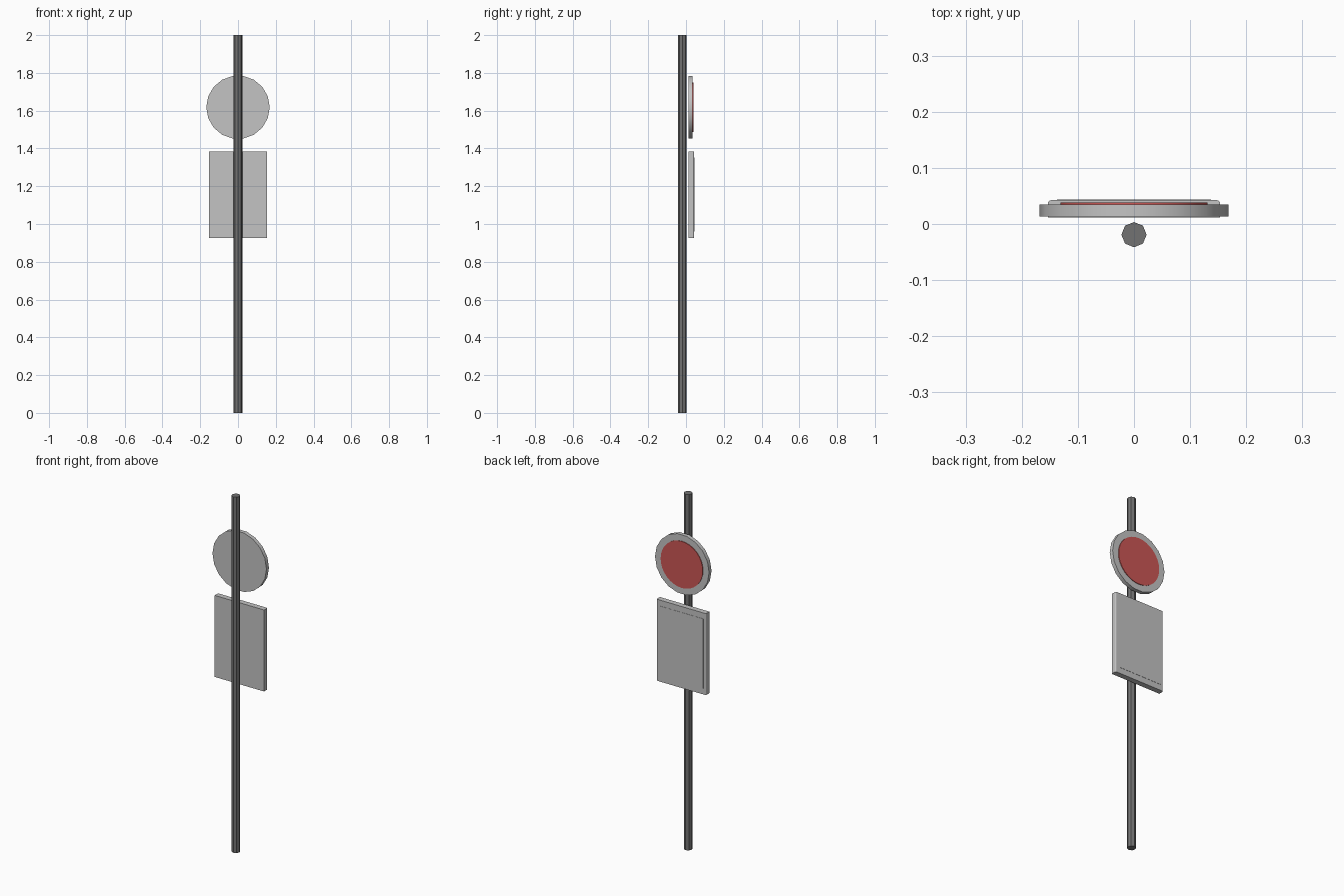
import bpy
import math

cube = bpy.data.objects.get("Cube")
if cube:
    bpy.data.objects.remove(cube, do_unlink=True)


def material(name, colour):
    mat = bpy.data.materials.new(name)
    mat.use_nodes = True
    mat.diffuse_color = (*colour, 1)
    mat.node_tree.nodes["Principled BSDF"].inputs["Base Color"].default_value = (*colour, 1)
    return mat


light_grey = material("light grey metal", (0.55, 0.55, 0.55))
dark_grey = material("dark grey metal", (0.17, 0.17, 0.17))
red = material("red paint", (0.60, 0.095, 0.09))


def finish(name, mat):
    obj = bpy.context.object
    obj.name = obj.data.name = name
    obj.data.materials.append(mat)
    return obj


def disc(name, sides, radius, y0, y1, z, mat):
    """Round plate facing along y, with a corner on the x axis."""
    bpy.ops.mesh.primitive_cylinder_add(
        vertices=sides, radius=radius, depth=y1 - y0,
        location=(0, (y0 + y1) / 2, z),
        rotation=(math.pi / 2, math.pi / 2, 0))
    bpy.ops.object.transform_apply(location=False, rotation=True, scale=True)
    obj = finish(name, mat)
    bpy.ops.object.shade_smooth_by_angle(angle=math.radians(30))
    return obj


def slab(name, width, y0, y1, z0, z1, mat):
    """Upright rectangular plate."""
    bpy.ops.mesh.primitive_cube_add(size=1, location=(0, (y0 + y1) / 2, (z0 + z1) / 2))
    bpy.context.object.scale = (width, y1 - y0, z1 - z0)
    bpy.ops.object.transform_apply(location=False, rotation=False, scale=True)
    return finish(name, mat)


# Octagonal pole
bpy.ops.mesh.primitive_cylinder_add(vertices=8, radius=0.0225, depth=2,
                                    location=(0, -0.019, 1))
finish("pole", dark_grey)

# Round sign: grey backing with a raised red face
disc("round_sign", 18, 0.168, 0.013, 0.035, 1.618, light_grey)
disc("round_sign_face", 32, 0.131, 0.034, 0.0385, 1.618, red)

# Rectangular board with softened upright edges on its display side
board = slab("board", 0.307, 0.012, 0.0425, 0.927, 1.385, light_grey)
weights = board.data.attributes.new("bevel_weight_edge", "FLOAT", "EDGE")
for edge in board.data.edges:
    a, b = (board.data.vertices[i].co for i in edge.vertices)
    if abs(a.z - b.z) > 0.1 and a.y > 0:
        weights.data[edge.index].value = 1
bevel = board.modifiers.new("soft upright edges", "BEVEL")
bevel.limit_method = "WEIGHT"
bevel.width = 0.006
bevel.segments = 3

# Thin sheet on the board
slab("board_sheet", 0.275, 0.042, 0.0437, 0.96, 1.352, light_grey)
